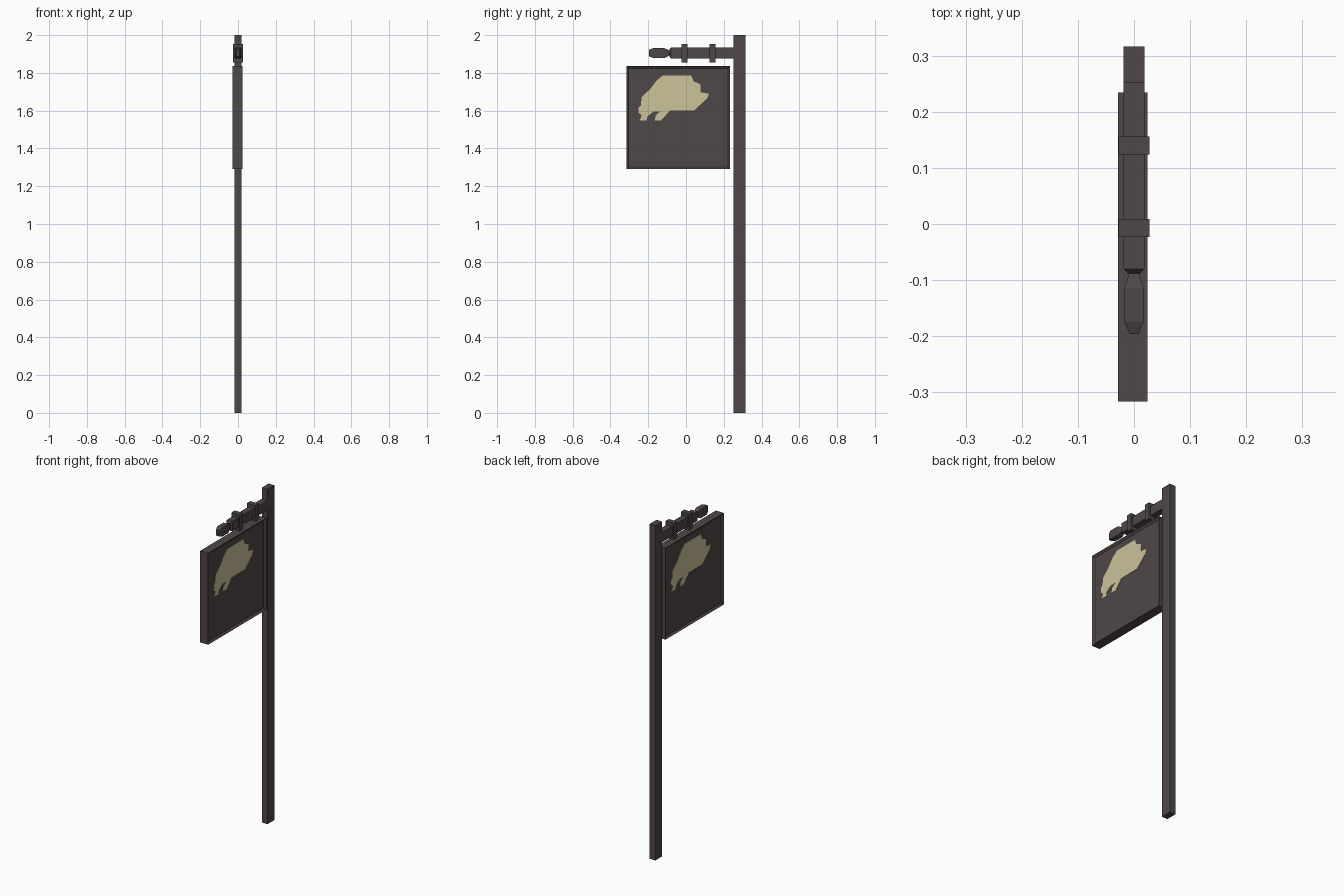
import bpy, bmesh

if "Cube" in bpy.data.objects:
    bpy.data.objects.remove(bpy.data.objects["Cube"])


def material(name, rgb):
    m = bpy.data.materials.new(name)
    m.diffuse_color = (*rgb, 1)
    m.use_nodes = True
    m.node_tree.nodes["Principled BSDF"].inputs["Base Color"].default_value = m.diffuse_color
    return m


WOOD = material("dark_wood", (0.080, 0.063, 0.063))
CREAM = material("cream_paint", (0.604, 0.546, 0.328))


def finish(name, bm, mat):
    bmesh.ops.recalc_face_normals(bm, faces=bm.faces)
    me = bpy.data.meshes.new(name)
    bm.to_mesh(me)
    bm.free()
    me.materials.append(mat)
    ob = bpy.data.objects.new(name, me)
    bpy.context.collection.objects.link(ob)
    return ob


def loft(name, sections, zc, mat=WOOD):
    """Rectangular sections (y, half width, half height) joined along y."""
    bm = bmesh.new()
    rings = [[bm.verts.new((sx * w, y, zc + sz * h))
              for sx, sz in ((-1, -1), (1, -1), (1, 1), (-1, 1))]
             for y, w, h in sections]
    for a, b in zip(rings, rings[1:]):
        for i in range(4):
            j = (i + 1) % 4
            bm.faces.new((a[i], a[j], b[j], b[i]))
    bm.faces.new(rings[0])
    bm.faces.new(rings[-1])
    return finish(name, bm, mat)


# Post
loft("post", [(0.252, 0.019, 1.0), (0.316, 0.019, 1.0)], 1.0)

# Arm with chamfered end, and the tapered finial
ARM_Z = 1.905
loft("arm", [(-0.088, 0.011, 0.018), (-0.080, 0.0185, 0.029), (0.255, 0.0185, 0.029)], ARM_Z)
loft("finial", [(-0.196, 0.008, 0.017), (-0.174, 0.017, 0.026),
                (-0.114, 0.017, 0.026), (-0.087, 0.008, 0.013)], ARM_Z)

# Two bands around the arm
for i, y in enumerate((-0.007, 0.140)):
    loft(f"arm_band_{i + 1}", [(y - 0.016, 0.0275, 0.049), (y + 0.016, 0.0275, 0.049)], ARM_Z)

# Sign board with a recessed panel on both sides
Y0, Y1, Z0, Z1 = -0.316, 0.234, 1.290, 1.837
XC, HALF, DEPTH = -0.002, 0.0265, 0.010
board = loft("sign_board", [(Y0, HALF, (Z1 - Z0) / 2), (Y1, HALF, (Z1 - Z0) / 2)], (Z0 + Z1) / 2)
bm = bmesh.new()
bm.from_mesh(board.data)
for s in (-1, 1):
    face = [f for f in bm.faces if f.normal.x * s > 0.9 and f.calc_area() > 0.2]
    bmesh.ops.inset_region(bm, faces=face, thickness=0.018)
    bmesh.ops.translate(bm, verts=face[0].verts, vec=(-s * DEPTH, 0, 0))
bm.to_mesh(board.data)
bm.free()
board.location.x = XC

# Painted patch, the same on each side (turned half round about the sign centre)
PATCH = [(-.122, 1.787), (.028, 1.787), (.040, 1.755), (.076, 1.740), (.078, 1.697),
         (.122, 1.690), (.112, 1.665), (.044, 1.602), (-.084, 1.602), (-.132, 1.548),
         (-.166, 1.548), (-.160, 1.575), (-.136, 1.597), (-.172, 1.595), (-.204, 1.570),
         (-.209, 1.548), (-.246, 1.548), (-.234, 1.575), (-.252, 1.590), (-.250, 1.618),
         (-.238, 1.630), (-.236, 1.670), (-.190, 1.715), (-.155, 1.760)]
YC = (Y0 + Y1) / 2
for s, side in ((1, "right"), (-1, "left")):
    bm = bmesh.new()
    x = XC + s * (HALF - DEPTH - 0.001)
    f = bm.faces.new([bm.verts.new((x, YC + s * (y - YC), z)) for y, z in PATCH])
    new = bmesh.ops.extrude_face_region(bm, geom=[f])["geom"]
    bmesh.ops.translate(bm, vec=(s * 0.0025, 0, 0),
                        verts=[v for v in new if isinstance(v, bmesh.types.BMVert)])
    finish(f"painted_patch_{side}", bm, CREAM)
